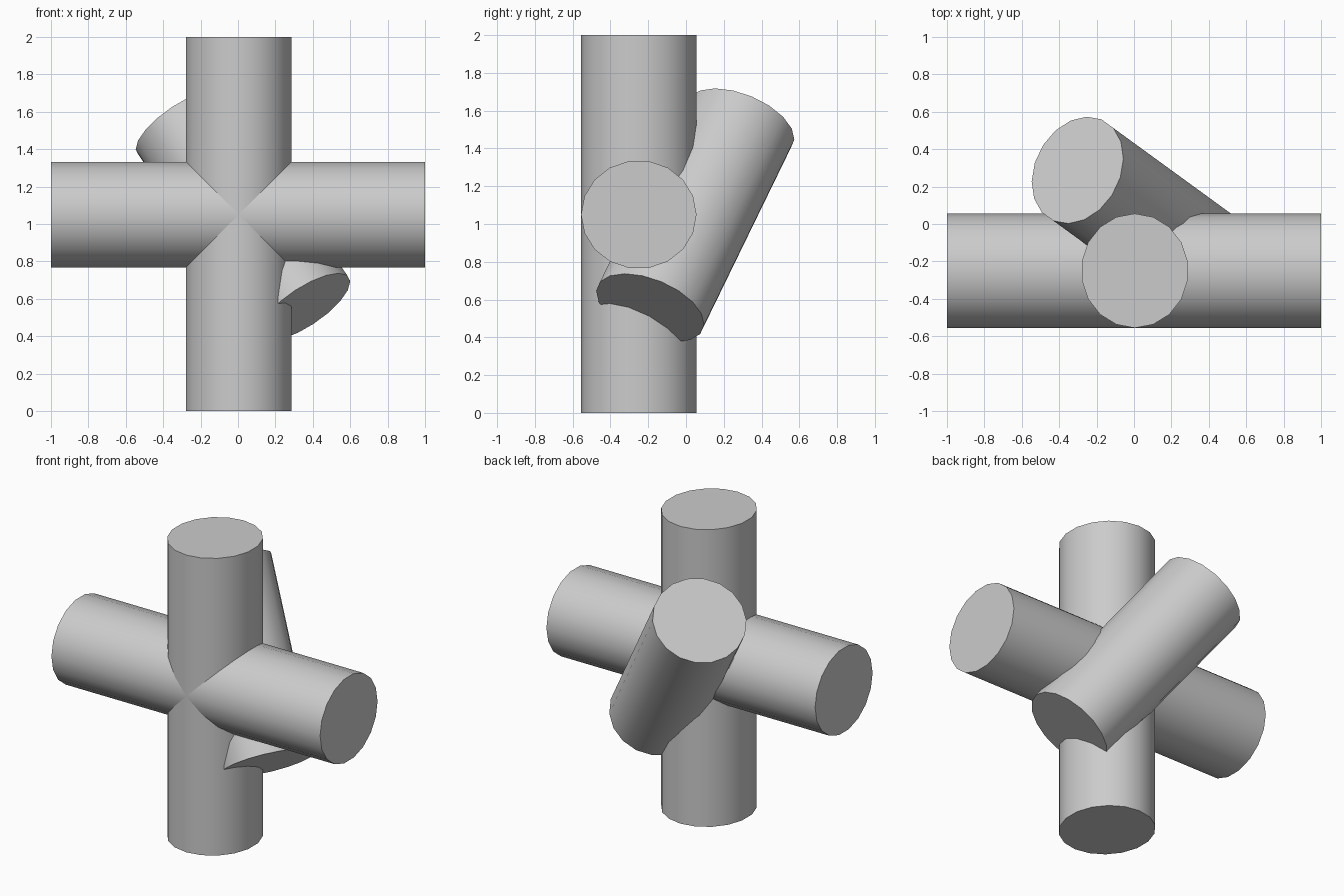
import bpy
import bmesh
from math import radians
from mathutils import Matrix, Vector

cube = bpy.data.objects.get("Cube")
if cube:
    bpy.data.objects.remove(cube, do_unlink=True)

SIDES = 18
RADIUS = 0.287
DEPTH_STRETCH = Matrix.Diagonal((1, 1.065, 1, 1))   # all tubes are slightly deeper in y

grey = bpy.data.materials.new("plain_grey")
grey.use_nodes = True
colour = (0.6, 0.6, 0.6, 1)
grey.diffuse_color = colour
grey.node_tree.nodes["Principled BSDF"].inputs["Base Color"].default_value = colour


def tube(name, start, end):
    """Capped tube between two points, stretched in y after it is aimed."""
    start, end = (DEPTH_STRETCH.inverted() @ Vector(p) for p in (start, end))
    axis = end - start
    aim = axis.to_track_quat("Z", "Y").to_matrix().to_4x4()
    if abs(axis.normalized().x) > 0.99:
        aim = Matrix.Rotation(radians(90), 4, "Y")
    elif abs(axis.normalized().z) > 0.99:
        aim = Matrix.Identity(4)
    bm = bmesh.new()
    bmesh.ops.create_cone(
        bm, cap_ends=True, segments=SIDES, radius1=RADIUS, radius2=RADIUS,
        depth=axis.length,
        matrix=DEPTH_STRETCH @ Matrix.Translation((start + end) / 2) @ aim)
    mesh = bpy.data.meshes.new(name)
    bm.to_mesh(mesh)
    bm.free()
    mesh.materials.append(grey)
    obj = bpy.data.objects.new(name, mesh)
    bpy.context.collection.objects.link(obj)
    bpy.ops.object.select_all(action="DESELECT")
    obj.select_set(True)
    bpy.context.view_layer.objects.active = obj
    bpy.ops.object.shade_smooth_by_angle(angle=radians(35))


# Upright and crossing tubes share one plane, the slanted tube passes behind
tube("upright_tube", (0.004, -0.25, 0), (0.004, -0.25, 2))
tube("crossing_tube", (-1, -0.25, 1.05), (1, -0.25, 1.05))
tube("slanted_tube", (0.355, -0.19, 0.556), (-0.302, 0.288, 1.537))
